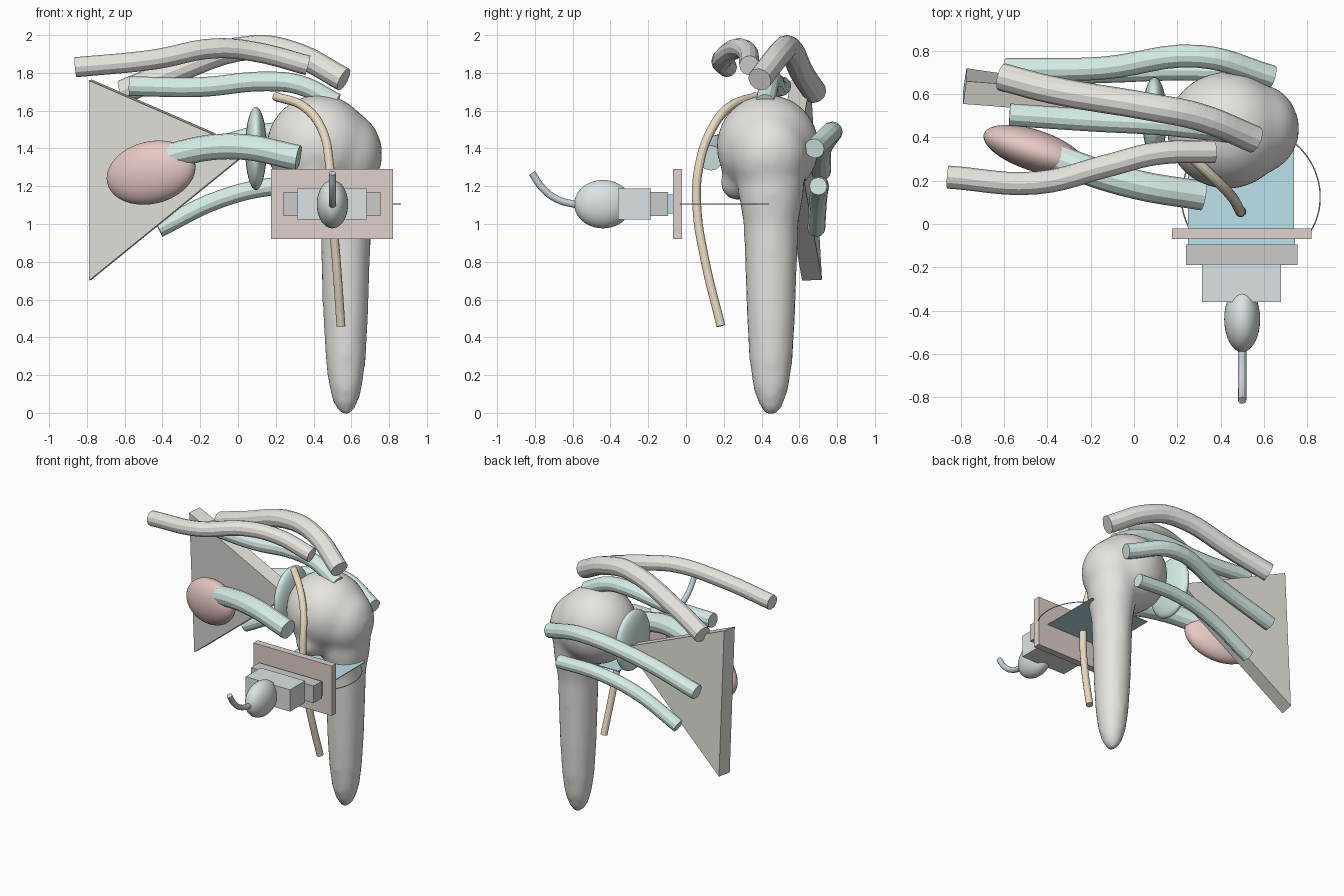
import bpy, bmesh
from math import pi, sin, cos
from mathutils import Matrix, Vector

if "Cube" in bpy.data.objects:
    bpy.data.objects.remove(bpy.data.objects["Cube"])


def mat(name, r, g, b):
    m = bpy.data.materials.new(name)
    m.diffuse_color = (r, g, b, 1)
    m.use_nodes = True
    m.node_tree.nodes["Principled BSDF"].inputs["Base Color"].default_value = m.diffuse_color
    return m


BONE = mat("bone", .80, .78, .74)
BLADE = mat("blade_bone", .77, .76, .71)
TENDON = mat("tendon", .68, .85, .81)
MUSCLE = mat("muscle", .80, .58, .55)
CORD = mat("cord", .84, .72, .55)
SKIN = mat("skin", .74, .64, .61)
PROBE = mat("probe", .72, .77, .78)
NOSE = mat("probe_nose", .66, .68, .69)
CABLE = mat("cable", .58, .64, .68)
BEAM = mat("beam", .50, .75, .82)


def add(name, bm, material, smooth=False):
    bmesh.ops.recalc_face_normals(bm, faces=bm.faces[:])
    me = bpy.data.meshes.new(name)
    bm.to_mesh(me)
    bm.free()
    me.polygons.foreach_set("use_smooth", [smooth] * len(me.polygons))
    me.materials.append(material)
    ob = bpy.data.objects.new(name, me)
    bpy.context.collection.objects.link(ob)
    return ob


def box(name, lo, hi, material):
    lo, hi = Vector(lo), Vector(hi)
    bm = bmesh.new()
    bmesh.ops.create_cube(bm, size=1, matrix=Matrix.Translation((lo + hi) / 2)
                          @ Matrix.Diagonal((*(hi - lo), 1)))
    return add(name, bm, material)


def ball(bm, loc, radii, rot=Matrix()):
    bmesh.ops.create_uvsphere(bm, u_segments=32, v_segments=20, radius=1,
                              matrix=Matrix.Translation(loc) @ rot @ Matrix.Diagonal((*radii, 1)))


def ellipsoid(name, loc, radii, material, rot=Matrix()):
    bm = bmesh.new()
    ball(bm, loc, radii, rot)
    return add(name, bm, material, True)


def tube(name, pts, r, material, res=4):
    cu = bpy.data.curves.new(name, 'CURVE')
    cu.dimensions = '3D'
    cu.bevel_depth, cu.bevel_resolution = r, res
    cu.resolution_u = 6
    cu.use_fill_caps = True
    sp = cu.splines.new('BEZIER')
    sp.bezier_points.add(len(pts) - 1)
    for bp, p in zip(sp.bezier_points, pts):
        bp.co = p
        bp.handle_left_type = bp.handle_right_type = 'AUTO'
    sp.use_smooth = False
    cu.materials.append(material)
    ob = bpy.data.objects.new(name, cu)
    bpy.context.collection.objects.link(ob)
    bpy.ops.object.select_all(action='DESELECT')
    ob.select_set(True)
    bpy.context.view_layer.objects.active = ob
    bpy.ops.object.convert(target='MESH')
    return bpy.context.object


# upper arm bone: head, tubercles and a tapered shaft fused by remeshing
bm = bmesh.new()
ball(bm, (.43, .433, 1.41), (.28, .272, .275))
ball(bm, (.57, .44, 1.37), (.195, .21, .23))
ball(bm, (.40, .28, 1.22), (.10, .10, .10))
profile = [(.03, -.01), (.065, .05), (.09, .14), (.107, .28), (.12, .5),
           (.128, .75), (.135, 1.0), (.16, 1.15), (.17, 1.3)]
rings = [[bm.verts.new((.57 + r * cos(a * pi / 12), .45 + 1.08 * r * sin(a * pi / 12), z))
          for a in range(24)] for r, z in profile]
for lo, hi in zip(rings, rings[1:]):
    for i in range(24):
        j = (i + 1) % 24
        bm.faces.new((lo[i], lo[j], hi[j], hi[i]))
bm.faces.new(rings[0])
bm.faces.new(rings[-1])
arm = add("upper_arm_bone", bm, BONE)
rm = arm.modifiers.new("fuse", 'REMESH')
rm.mode, rm.voxel_size, rm.use_smooth_shade = 'VOXEL', .028, True
sm = arm.modifiers.new("soften", 'SMOOTH')
sm.factor, sm.iterations = .5, 6

# shoulder blade: leaning triangular plate
bm = bmesh.new()
corners = [(-.79, .555, 1.76), (-.79, .615, .70), (.06, .49, 1.39)]
front = [bm.verts.new(c) for c in corners]
back = [bm.verts.new(Vector(c) + Vector((.015, .105, .005))) for c in corners]
bm.faces.new(front)
bm.faces.new(back[::-1])
for i in range(3):
    j = (i + 1) % 3
    bm.faces.new((front[i], front[j], back[j], back[i]))
add("shoulder_blade", bm, BLADE)

# bony arches above the joint
tube("blade_spine", [(-.61, .68, 1.70), (-.38, .62, 1.79), (.08, .54, 1.935),
                     (.30, .495, 1.90), (.56, .39, 1.765)], .064, BONE)
tube("collar_bone", [(-.86, .217, 1.83), (-.45, .19, 1.87), (-.12, .27, 1.93),
                     (.1, .325, 1.91), (.37, .335, 1.84)], .053, BONE)

# socket and tendons
ellipsoid("socket", (.095, .49, 1.40), (.057, .19, .22), TENDON)
tube("upper_tendon", [(-.575, .505, 1.73), (-.2, .48, 1.725), (.15, .46, 1.755),
                      (.33, .44, 1.735), (.52, .42, 1.64)], .052, TENDON)
tube("front_tendon", [(-.57, .40, 1.27), (-.3, .28, 1.375), (0, .185, 1.41),
                      (.32, .13, 1.35)], .068, TENDON)
tube("rear_tendon", [(-.59, .715, 1.28), (-.15, .72, 1.40), (.3, .775, 1.49),
                     (.64, .68, 1.40)], .053, TENDON)
tube("lower_tendon", [(-.42, .69, .975), (-.1, .70, 1.13), (.2, .71, 1.20),
                      (.55, .70, 1.20)], .047, TENDON)
x_axis = Vector((1, -.33, .24)).normalized()
ellipsoid("front_muscle", (-.46, .34, 1.272), (.25, .095, .165), MUSCLE,
          Vector((1, 0, 0)).rotation_difference(x_axis).to_matrix().to_4x4())
tube("long_tendon", [(.20, .37, 1.675), (.35, .23, 1.62), (.445, .135, 1.50), (.485, .07, 1.31),
                     (.495, .057, 1.10), (.52, .10, .81), (.545, .185, .46)], .024, CORD)

# skin patch and scanning probe
box("skin_patch", (.175, -.07, .92), (.82, -.02, 1.29), SKIN)
box("probe_face", (.25, -.095, 1.055), (.745, -.07, 1.155), BEAM)
box("probe_nose", (.24, -.19, 1.043), (.755, -.095, 1.17), NOSE)
box("probe_body", (.315, -.36, 1.025), (.68, -.185, 1.187), PROBE)
ellipsoid("probe_handle", (.5, -.44, 1.105), (.083, .152, .128), PROBE)
tube("probe_cable", [(.5, -.57, 1.10), (.5, -.68, 1.13), (.5, -.76, 1.19),
                     (.5, -.815, 1.27)], .019, CABLE)

# scan plane and its thin outline arc
box("scan_plane", (.25, -.09, 1.102), (.74, .44, 1.108), BEAM)
tube("scan_arc", [(.54 + .32 * cos(a), .125 + .32 * sin(a), 1.105)
                  for a in [-.65 + i * (pi + 1.3) / 14 for i in range(15)]], .003, CABLE, 1)
